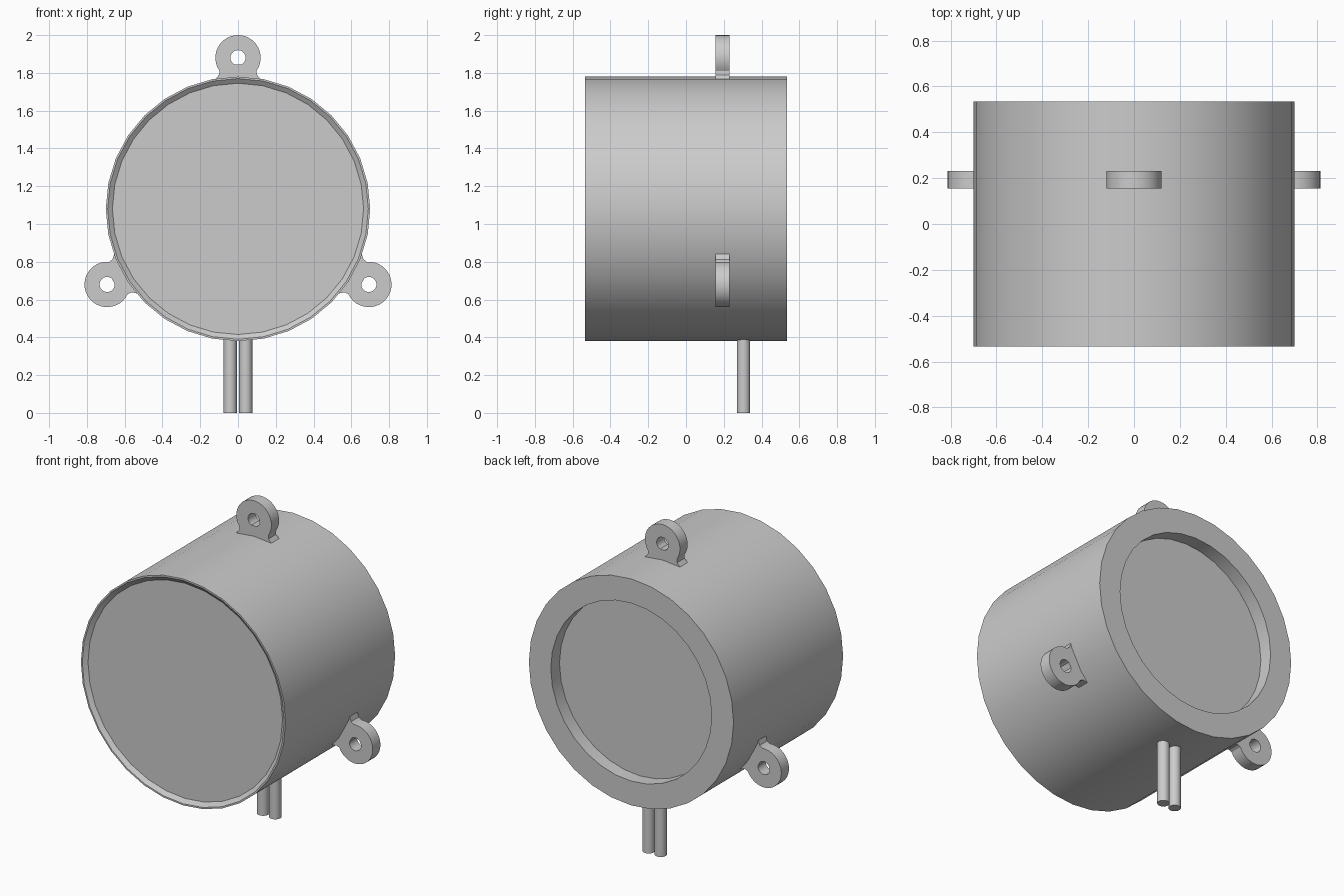
import bpy, bmesh
from math import sin, cos, pi, radians, atan2
from mathutils import Matrix, Vector

cube = bpy.data.objects.get("Cube")
if cube:
    bpy.data.objects.remove(cube, do_unlink=True)

AXIS_Z = 1.08      # height of the can's axis
SIDES = 32

grey = bpy.data.materials.new("plain grey")
grey.use_nodes = True
colour = (0.6, 0.6, 0.6, 1)
grey.diffuse_color = colour
grey.node_tree.nodes["Principled BSDF"].inputs["Base Color"].default_value = colour


def finish(name, bm):
    """Turn a bmesh into a shaded object with the grey material."""
    bmesh.ops.recalc_face_normals(bm, faces=bm.faces)
    mesh = bpy.data.meshes.new(name)
    bm.to_mesh(mesh)
    bm.free()
    mesh.materials.append(grey)
    obj = bpy.data.objects.new(name, mesh)
    bpy.context.collection.objects.link(obj)
    bpy.ops.object.select_all(action='DESELECT')
    obj.select_set(True)
    bpy.context.view_layer.objects.active = obj
    bpy.ops.object.shade_smooth_by_angle(angle=radians(30))
    return obj


# Can: lathed about y, with a shallow dished front and a recessed back
def build_can():
    profile = [(0.665, -0.515), (0.69, -0.535), (0.70, -0.535),
               (0.70, 0.535), (0.55, 0.535), (0.55, 0.45)]
    bm = bmesh.new()
    rings = []
    for r, y in profile:
        rings.append([bm.verts.new((r * cos(2 * pi * i / SIDES), y,
                                    AXIS_Z + r * sin(2 * pi * i / SIDES)))
                      for i in range(SIDES)])
    for a, b in zip(rings, rings[1:]):
        for i in range(SIDES):
            j = (i + 1) % SIDES
            bm.faces.new((a[i], a[j], b[j], b[i]))
    bm.faces.new(rings[0])
    bm.faces.new(rings[-1])
    finish("can_body", bm)


# Mounting ear: round eyelet with a flared foot that sinks into the can
def build_ear(name, angle):
    arc = [radians(-35 + 250 * i / 24) for i in range(25)]
    outline = [(0.12 * cos(t), 0.12 * sin(t)) for t in arc]
    foot = [(-0.10, -0.09), (-0.125, -0.118), (-0.06, -0.13)]
    outline += foot + [(-x, z) for x, z in reversed(foot)]
    hole = [(0.04 * cos(t), 0.04 * sin(t))
            for t in (atan2(z, x) for x, z in outline)]
    bm = bmesh.new()
    loops = [[bm.verts.new((x, y, z)) for x, z in pts]
             for pts, y in ((outline, 0.155), (outline, 0.23),
                            (hole, 0.23), (hole, 0.155))]
    n = len(outline)
    for k in range(4):
        a, b = loops[k], loops[(k + 1) % 4]
        for i in range(n):
            j = (i + 1) % n
            bm.faces.new((a[i], a[j], b[j], b[i]))
    place = (Matrix.Translation((0, 0, AXIS_Z))
             @ Matrix.Rotation(radians(angle), 4, 'Y')
             @ Matrix.Translation((0, 0, 0.80)))
    bm.transform(place)
    finish(name, bm)


# Terminal pin under the can
def build_pin(name, x):
    bm = bmesh.new()
    bmesh.ops.create_cone(bm, cap_ends=True, segments=20, radius1=0.035,
                          radius2=0.035, depth=0.42)
    bmesh.ops.translate(bm, verts=bm.verts, vec=Vector((x, 0.305, 0.21)))
    finish(name, bm)


build_can()
for label, turn in (("top", 0), ("left", 120), ("right", 240)):
    build_ear(label + "_mounting_ear", turn)
for label, side in (("left", 1), ("right", -1)):
    build_pin(label + "_terminal_pin", side * 0.041)
